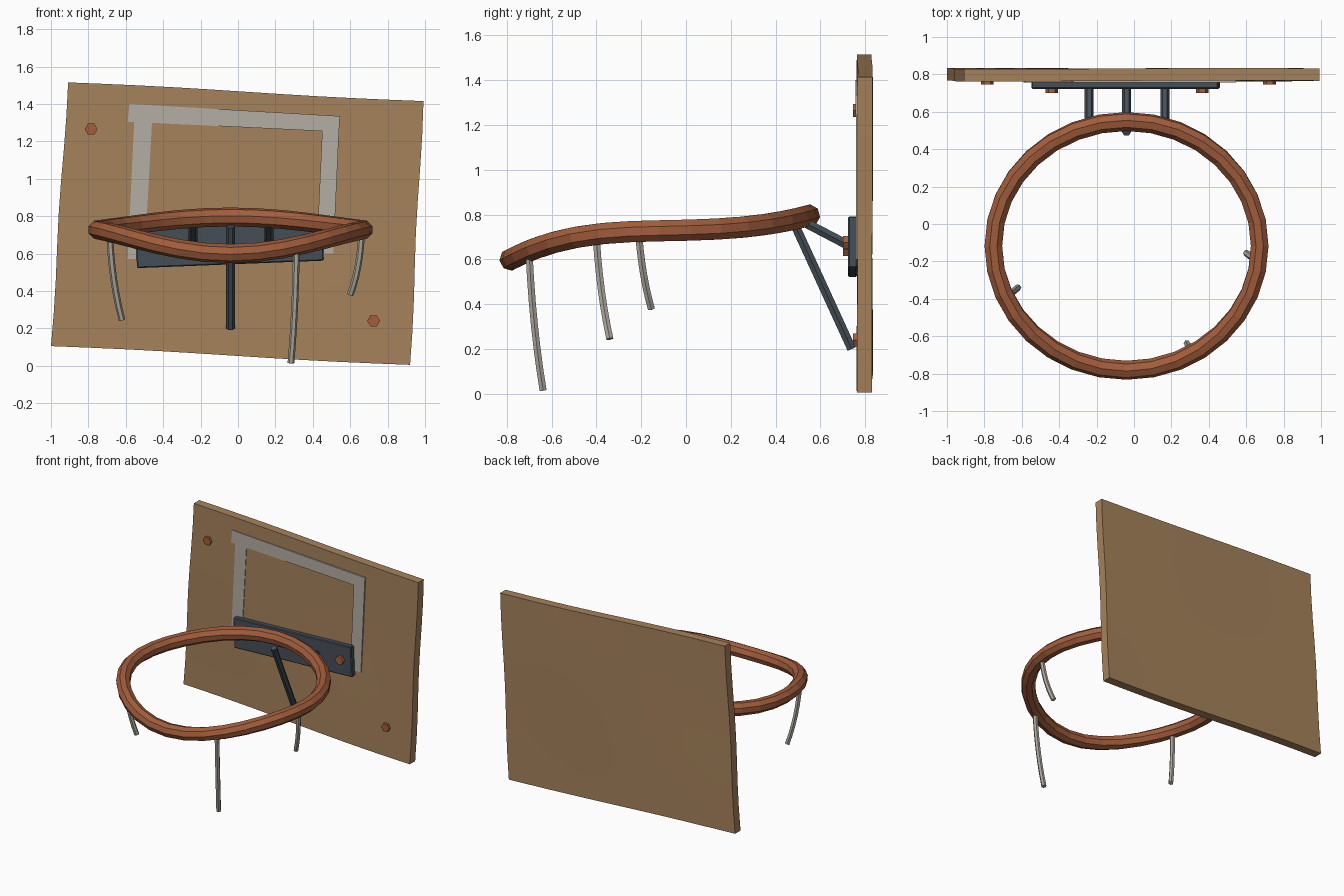
import bpy, bmesh, math
from mathutils import Vector, Matrix

if "Cube" in bpy.data.objects:
    bpy.data.objects.remove(bpy.data.objects["Cube"])


def material(name, color):
    m = bpy.data.materials.new(name)
    m.diffuse_color = (*color, 1)
    m.use_nodes = True
    m.node_tree.nodes["Principled BSDF"].inputs["Base Color"].default_value = m.diffuse_color
    return m


WOOD = material("wood", (0.38, 0.225, 0.105))
PAINT = material("faded paint", (0.46, 0.43, 0.37))
STEEL = material("dark steel", (0.06, 0.078, 0.095))
RUST = material("rusty orange", (0.36, 0.11, 0.045))
ROD = material("pale metal", (0.42, 0.39, 0.34))


def finish(name, bm, mat):
    bmesh.ops.recalc_face_normals(bm, faces=bm.faces)
    me = bpy.data.meshes.new(name)
    bm.to_mesh(me)
    bm.free()
    me.materials.append(mat)
    ob = bpy.data.objects.new(name, me)
    bpy.context.collection.objects.link(ob)
    return ob


def sweep(name, pts, r, sides, mat, ups=None, cyclic=False):
    """Sweep a regular polygon along a path, capped unless cyclic."""
    bm = bmesh.new()
    pts = [Vector(p) for p in pts]
    n = len(pts)
    rings = []
    for i, p in enumerate(pts):
        a = pts[i - 1] if cyclic or i else p
        b = pts[(i + 1) % n] if cyclic or i < n - 1 else p
        t = (b - a).normalized()
        up = ups[i] if ups else (Vector((1, 0, 0)))
        side = t.cross(up).normalized()
        up = side.cross(t)
        ring = []
        for k in range(sides):
            ang = math.tau * (k + 0.5) / sides
            ring.append(bm.verts.new(p + r * (side * math.cos(ang) + up * math.sin(ang))))
        rings.append(ring)
    for i in range(n if cyclic else n - 1):
        r0, r1 = rings[i], rings[(i + 1) % n]
        for k in range(sides):
            j = (k + 1) % sides
            bm.faces.new((r0[k], r0[j], r1[j], r1[k]))
    if not cyclic:
        bm.faces.new(rings[0])
        bm.faces.new(rings[-1])
    return finish(name, bm, mat)


def slab(name, quad, y0, y1, mat):
    """Four x,z corners extruded from y0 to y1."""
    bm = bmesh.new()
    f = bm.faces.new([bm.verts.new((x, y0, z)) for x, z in quad])
    ext = bmesh.ops.extrude_face_region(bm, geom=[f])
    for v in ext["geom"]:
        if isinstance(v, bmesh.types.BMVert):
            v.co.y = y1
    return finish(name, bm, mat)


# Backboard: skewed, slightly warped plank
bm = bmesh.new()
bmesh.ops.create_cube(bm, size=2)
for axis, cuts in ((0, 10), (2, 8)):
    for c in range(1, cuts):
        d = Vector((0, 0, 0))
        d[axis] = 1
        bmesh.ops.bisect_plane(bm, geom=bm.verts[:] + bm.edges[:] + bm.faces[:],
                               plane_co=d * (2 * c / cuts - 1), plane_no=d)
BL, BR, TR, TL = (Vector(c) for c in ((-1.0, 0.105), (0.92, 0.005), (0.99, 1.415), (-0.91, 1.515)))
for v in bm.verts:
    u, w = (v.co.x + 1) / 2, (v.co.z + 1) / 2
    q = BL.lerp(BR, u).lerp(TL.lerp(TR, u), w)
    warp = 0.004 * math.sin(5 * u + 1) * math.cos(4 * w)
    v.co = (q.x + 0.004 * math.sin(9 * w), 0.798 + v.co.y * 0.033 + warp,
            q.y + 0.004 * math.sin(math.tau * u))
board = finish("backboard", bm, WOOD)
bpy.context.view_layer.objects.active = board
board.select_set(True)
bpy.ops.object.shade_smooth_by_angle(angle=math.radians(30))
board.select_set(False)

# Painted target outline
slab("paint_top", [(-0.59, 1.305), (0.54, 1.25), (0.545, 1.335), (-0.58, 1.4)], 0.757, 0.775, PAINT)
slab("paint_left", [(-0.59, 0.57), (-0.50, 0.57), (-0.46, 1.30), (-0.555, 1.305)], 0.758, 0.775, PAINT)
slab("paint_right", [(0.42, 0.60), (0.51, 0.60), (0.54, 1.252), (0.45, 1.256)], 0.758, 0.775, PAINT)

# Bracket plate
bm = bmesh.new()
bmesh.ops.create_cube(bm, size=1)
bmesh.ops.scale(bm, vec=(1.0, 0.042, 0.23), verts=bm.verts)
bmesh.ops.bevel(bm, geom=bm.edges[:], offset=0.006, segments=1, affect='EDGES')
bmesh.ops.transform(bm, verts=bm.verts,
                    matrix=Matrix.Translation((-0.045, 0.744, 0.657)) @ Matrix.Rotation(math.radians(-2.3), 4, 'Y'))
finish("bracket_plate", bm, STEEL)

# Struts from bracket to hoop, and the long brace
for i, x in enumerate((-0.24, -0.04, 0.165)):
    sweep(f"strut_{i + 1}", [(x, 0.53, 0.765), (x, 0.74, 0.655)], 0.024, 6, STEEL)
sweep("lower_brace", [(-0.04, 0.49, 0.745), (-0.04, 0.74, 0.2)], 0.023, 6, STEEL)

# Hex bolts
for i, (x, y, z) in enumerate(((-0.785, 0.745, 1.265), (0.725, 0.745, 0.24),
                               (-0.44, 0.70, 0.645), (0.365, 0.70, 0.675))):
    sweep(f"bolt_{i + 1}", [(x, y, z), (x, y + 0.03, z)], 0.034, 6, RUST)

# Bent hoop: octagonal tube on a sagging oval
pts, ups = [], []
for i in range(32):
    a = math.tau * i / 32
    y = -0.117 + 0.665 * math.sin(a)
    u = y + 0.1
    b = 0.36 if u < 0 else 0.2
    pts.append((-0.04 + 0.712 * math.cos(a), y, 0.728 + 0.02 * u + b * u ** 3))
    ups.append(Vector((0, -(0.02 + 3 * b * u * u), 1)).normalized())
sweep("hoop", pts, 0.051, 8, RUST, ups, True)

# Hanging bent rods
rods = (((-0.685, -0.40, 0.69), (-0.675, -0.385, 0.45), (-0.62, -0.34, 0.245)),
        ((0.312, -0.70, 0.62), (0.308, -0.685, 0.30), (0.283, -0.638, 0.015)),
        ((0.66, -0.21, 0.70), (0.652, -0.195, 0.52), (0.60, -0.155, 0.38)))
for i, (p, q, r) in enumerate(rods):
    p, q, r = Vector(p), Vector(q), Vector(r)
    path = [p.lerp(q, k / 6).lerp(q.lerp(r, k / 6), k / 6) for k in range(7)]
    sweep(f"hanging_rod_{i + 1}", path, 0.018, 6, ROD)
